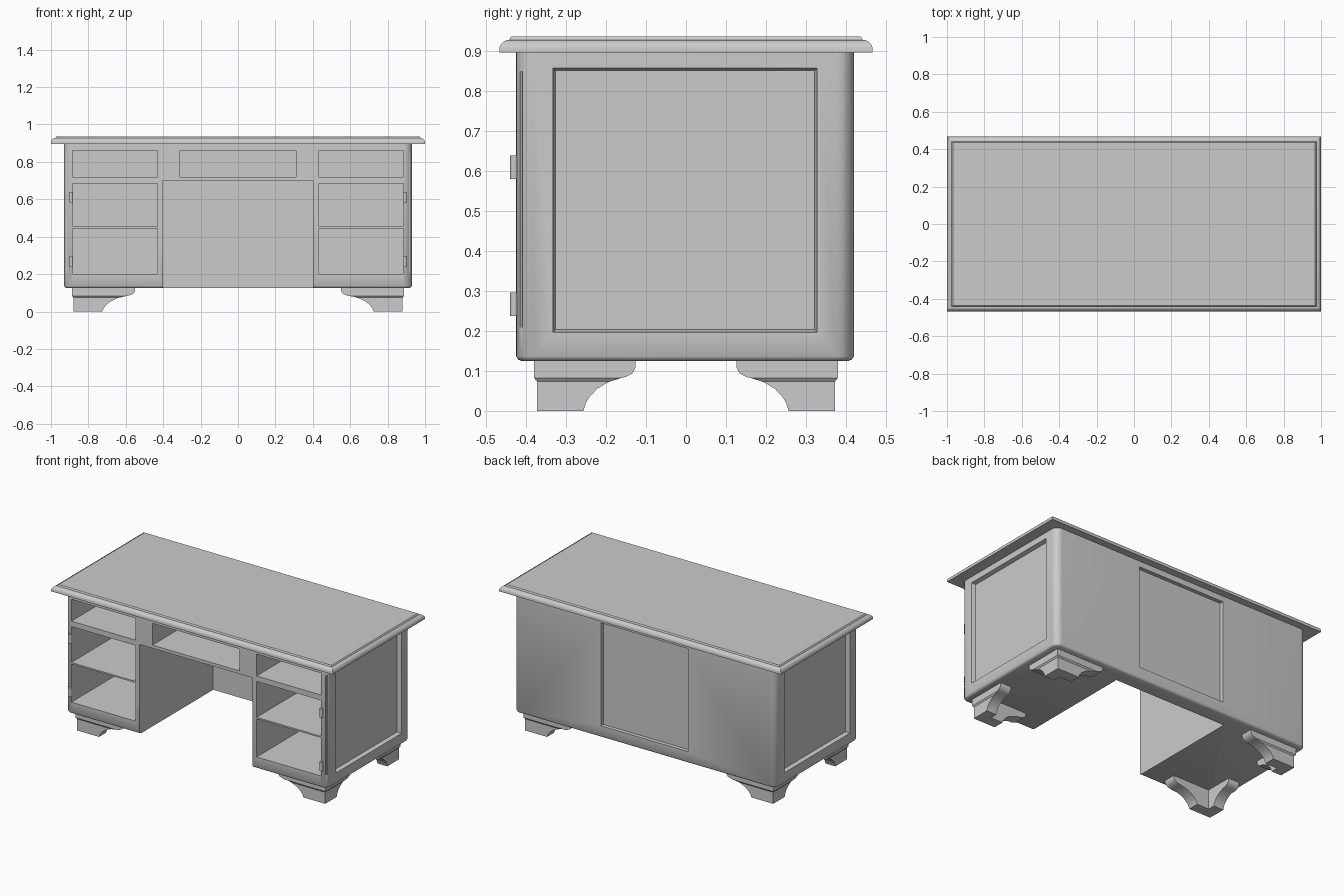
import bpy, bmesh, math
from mathutils import Vector

if "Cube" in bpy.data.objects:
    bpy.data.objects.remove(bpy.data.objects["Cube"])


def finish(bm, name, smooth=True):
    bmesh.ops.recalc_face_normals(bm, faces=bm.faces)
    me = bpy.data.meshes.new(name)
    bm.to_mesh(me)
    bm.free()
    ob = bpy.data.objects.new(name, me)
    bpy.context.collection.objects.link(ob)
    if smooth:
        smooth_object(ob)
    return ob


def smooth_object(ob):
    bpy.ops.object.select_all(action='DESELECT')
    ob.select_set(True)
    bpy.context.view_layer.objects.active = ob
    bpy.ops.object.shade_smooth_by_angle(angle=math.radians(35))


def outline(hx, y0, y1, r, seg=8):
    """Rectangle in plan, with rounded corners when r > 0."""
    corners = [(hx, y1, 0), (-hx, y1, 90), (-hx, y0, 180), (hx, y0, 270)]
    if r == 0:
        return [(x, y) for x, y, a in corners]
    pts = []
    for x, y, a in corners:
        cx, cy = x - math.copysign(r, x), y - math.copysign(r, y)
        for i in range(seg + 1):
            t = math.radians(a + 90 * i / seg)
            pts.append((cx + r * math.cos(t), cy + r * math.sin(t)))
    return pts


def loft(name, hx, y0, y1, r, profile, smooth=True):
    """Stack plan outlines; profile is a list of (inset, z)."""
    bm = bmesh.new()
    loops = []
    for d, z in profile:
        rr = max(r - d, 0.005) if r else 0
        loops.append([bm.verts.new((x, y, z))
                      for x, y in outline(hx - d, y0 + d, y1 - d, rr)])
    for a, b in zip(loops, loops[1:]):
        for i in range(len(a)):
            j = (i + 1) % len(a)
            bm.faces.new((a[i], a[j], b[j], b[i]))
    bm.faces.new(loops[0])
    bm.faces.new(loops[-1])
    return finish(bm, name, smooth)


def add_box(bm, x0, x1, y0, y1, z0, z1):
    vs = bmesh.ops.create_cube(bm, size=1)['verts']
    for v in vs:
        v.co = Vector((x1 if v.co.x > 0 else x0,
                       y1 if v.co.y > 0 else y0,
                       z1 if v.co.z > 0 else z0))
    return vs


# Body block with rounded corners
body = loft("desk_body", 0.93, -0.425, 0.42, 0.042,
            [(0.014, 0.125), (0.005, 0.129), (0, 0.137), (0, 0.9)], False)

# All openings in one cutter
bm = bmesh.new()
add_box(bm, -0.4, 0.4, -0.6, 0.32, 0.0, 0.70)            # kneehole
add_box(bm, -0.31, 0.31, -0.6, 0.30, 0.72, 0.86)         # centre drawer bay
add_box(bm, -0.31, 0.31, 0.395, 0.6, 0.20, 0.86)         # back panel recess
for s in (-1, 1):
    a, b = sorted((s * 0.43, s * 0.885))
    for z0, z1 in ((0.2, 0.445), (0.455, 0.685), (0.72, 0.86)):
        add_box(bm, a, b, -0.6, 0.30, z0, z1)            # pedestal bays
    a, b = sorted((s * 0.905, s * 0.955))
    for v in add_box(bm, a, b, -0.34, 0.335, 0.19, 0.865):  # side recess
        if abs(v.co.x) < 0.92:
            v.co.y *= 0.96
            v.co.z = 0.5275 + (v.co.z - 0.5275) * 0.96
    g = bmesh.ops.create_cone(bm, cap_ends=True, segments=8, radius1=0.006,
                              radius2=0.006, depth=0.64)['verts']
    bmesh.ops.translate(bm, verts=g, vec=(s * 0.919, -0.414, 0.53))  # groove
cutter = finish(bm, "opening_cutter", False)
cutter.hide_render = True

mod = body.modifiers.new("openings", 'BOOLEAN')
mod.operation = 'DIFFERENCE'
mod.solver = 'EXACT'
mod.object = cutter
bpy.ops.object.select_all(action='DESELECT')
body.select_set(True)
bpy.context.view_layer.objects.active = body
bpy.ops.object.modifier_apply(modifier=mod.name)
bpy.data.objects.remove(cutter)
smooth_object(body)

# Moulded table top
loft("table_top", 1.0, -0.467, 0.467, 0,
     [(0, 0.897), (0, 0.909), (0.003, 0.916), (0.009, 0.923), (0.018, 0.928),
      (0.025, 0.929), (0.027, 0.934), (0.031, 0.937)])

# Hinges on the outer edge of the lower bays
for side, s in (("left", -1), ("right", 1)):
    for pos, z in (("upper", 0.61), ("lower", 0.267)):
        bm = bmesh.new()
        bmesh.ops.create_cone(bm, cap_ends=True, segments=16, radius1=0.01,
                              radius2=0.01, depth=0.058)
        bmesh.ops.translate(bm, verts=bm.verts, vec=(s * 0.892, -0.43, z))
        finish(bm, f"hinge_{side}_{pos}")

# Bracket feet: two scrolled arms meeting at each corner
FOOT = [(0, 0), (0.155, 0), (0.163, 0.02), (0.177, 0.037), (0.2, 0.055),
        (0.23, 0.069), (0.26, 0.079), (0.295, 0.085), (0.317, 0.093),
        (0.328, 0.107), (0.33, 0.13), (0, 0.13)]
THICK = 0.07


def foot_arm(name, place, scale):
    bm = bmesh.new()
    f = bm.faces.new([bm.verts.new((u * scale, 0, z)) for u, z in FOOT])
    ext = bmesh.ops.extrude_face_region(bm, geom=[f])['geom']
    bmesh.ops.translate(bm, vec=(0, THICK, 0),
                        verts=[e for e in ext if isinstance(e, bmesh.types.BMVert)])
    for z in (0.074, 0.083):
        bmesh.ops.bisect_plane(bm, geom=bm.verts[:] + bm.edges[:] + bm.faces[:],
                               plane_co=(0, 0, z), plane_no=(0, 0, 1))
    for v in bm.verts:
        u, w, z = v.co
        if z > 0.08:
            u -= 0.007 if u < 1e-4 else 0
            w -= 0.007 if w < 1e-4 else 0
        v.co = place(u, w, z)
    finish(bm, name)


for side, sx in (("left", -1), ("right", 1)):
    for end, sy in (("front", -1), ("back", 1)):
        foot_arm(f"foot_{end}_{side}_long_arm",
                 lambda u, w, z: (sx * (0.88 - u), sy * (0.373 - w), z), 1.0)
        foot_arm(f"foot_{end}_{side}_short_arm",
                 lambda u, w, z: (sx * (0.88 - w), sy * (0.373 - u), z), 0.75)
